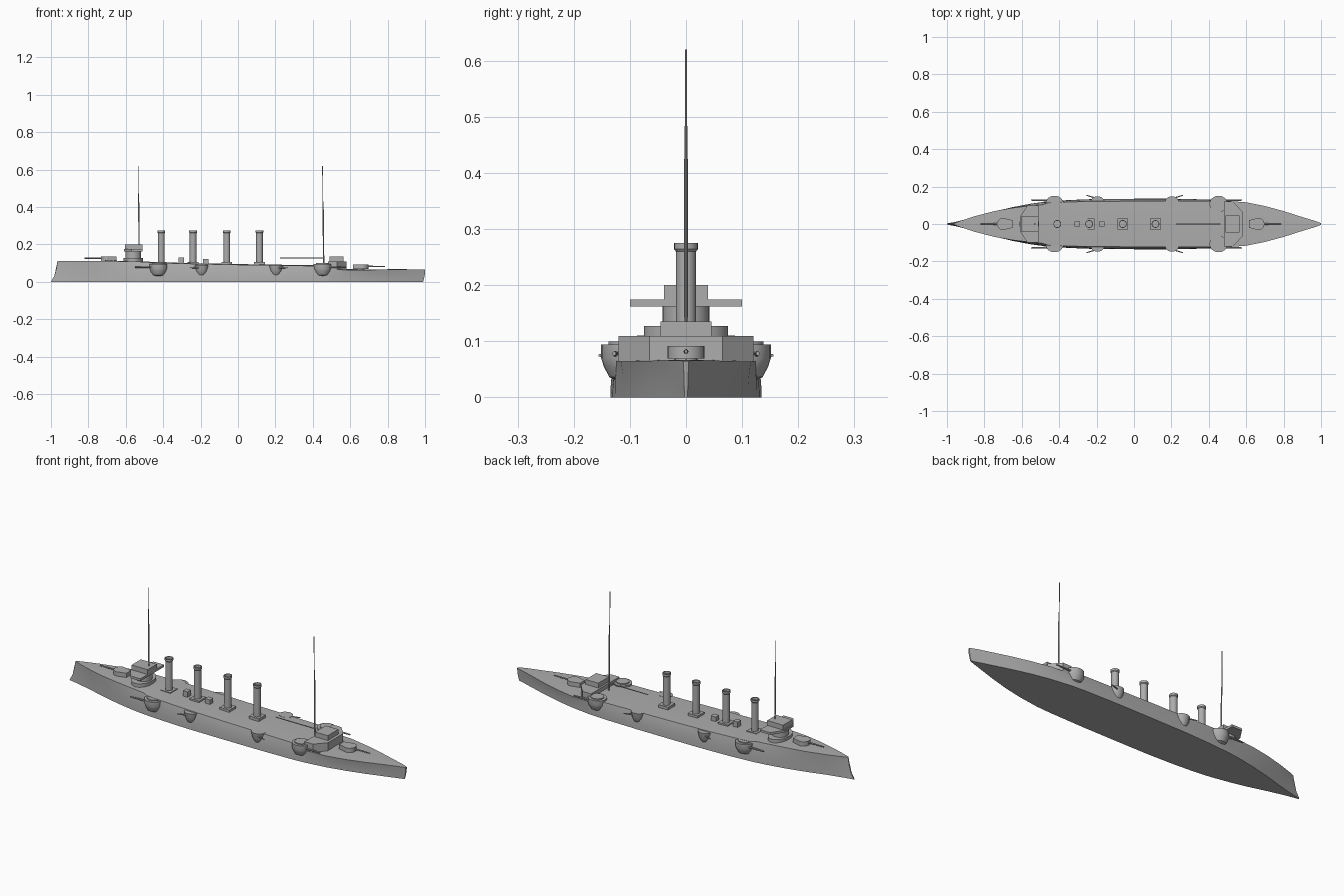
import bpy, bmesh, math
from mathutils import Vector

cube = bpy.data.objects.get("Cube")
if cube:
    bpy.data.objects.remove(cube, do_unlink=True)

grey = bpy.data.materials.new("ship grey")
grey.use_nodes = True
grey.diffuse_color = (0.42, 0.42, 0.42, 1)
grey.node_tree.nodes["Principled BSDF"].inputs["Base Color"].default_value = (0.42, 0.42, 0.42, 1)


def finish(name, bm, angle=35):
    bmesh.ops.recalc_face_normals(bm, faces=bm.faces)
    mesh = bpy.data.meshes.new(name)
    bm.to_mesh(mesh)
    bm.free()
    mesh.materials.append(grey)
    obj = bpy.data.objects.new(name, mesh)
    bpy.context.collection.objects.link(obj)
    bpy.ops.object.select_all(action='DESELECT')
    obj.select_set(True)
    bpy.context.view_layer.objects.active = obj
    bpy.ops.object.shade_smooth_by_angle(angle=math.radians(angle))
    return obj


def loft(name, rings, angle=35):
    """Skin closed rings of equal length and cap both ends."""
    bm = bmesh.new()
    loops = [[bm.verts.new(p) for p in ring] for ring in rings]
    n = len(loops[0])
    for a, b in zip(loops, loops[1:]):
        for i in range(n):
            j = (i + 1) % n
            bm.faces.new((a[i], a[j], b[j], b[i]))
    bm.faces.new(loops[0])
    bm.faces.new(loops[-1])
    return finish(name, bm, angle)


def prism(name, outline, z0, z1):
    return loft(name, [[(x, y, z) for x, y in outline] for z in (z0, z1)], 20)


def box(name, x0, x1, half, z0, z1):
    return prism(name, [(x0, -half), (x1, -half), (x1, half), (x0, half)], z0, z1)


def lathe(name, x, y, profile, squash=1.0, sides=24):
    turns = [math.tau * i / sides for i in range(sides)]
    return loft(name, [[(x + r * math.cos(t), y + squash * r * math.sin(t), z)
                        for t in turns] for r, z in profile])


def rod(name, start, end, r0, r1, sides=10):
    start, end = Vector(start), Vector(end)
    turn = (end - start).to_track_quat('Z', 'Y')
    turns = [math.tau * i / sides for i in range(sides)]
    return loft(name, [[c + turn @ Vector((r * math.cos(t), r * math.sin(t), 0))
                        for t in turns] for c, r in ((start, r0), (end, r1))])


# Hull: x, half width at the waterline, half width at deck, deck height
stations = [
    (-0.985, 0.003, 0.002, 0.11), (-0.94, 0.013, 0.016, 0.11),
    (-0.85, 0.037, 0.042, 0.11), (-0.75, 0.066, 0.068, 0.11),
    (-0.65, 0.090, 0.086, 0.11), (-0.55, 0.109, 0.098, 0.108),
    (-0.49, 0.117, 0.103, 0.106), (-0.46, 0.120, 0.113, 0.102),
    (-0.35, 0.128, 0.118, 0.099), (-0.2, 0.134, 0.121, 0.095),
    (0, 0.135, 0.122, 0.091), (0.2, 0.135, 0.122, 0.088),
    (0.4, 0.131, 0.122, 0.085), (0.485, 0.126, 0.122, 0.084),
    (0.49, 0.125, 0.124, 0.065), (0.6, 0.110, 0.116, 0.064),
    (0.7, 0.089, 0.096, 0.064), (0.8, 0.062, 0.069, 0.065),
    (0.9, 0.031, 0.037, 0.066), (0.96, 0.012, 0.017, 0.066),
    (0.99, 0.003, 0.005, 0.065),
]
levels = (0, 0.3, 0.6, 0.85, 1)
rings = []
for x, low, top, height in stations:
    right = []
    for f in levels:
        half = low + (top - low) * f * f
        rake = 0
        if x < -0.9:      # ram bow, sweeping forward at the waterline
            rake = (0.02 * f ** 0.5 - 0.015 * (1 - f) ** 2) * (-0.9 - x) / 0.085
        elif x > 0.9:     # rounded stern
            rake = 0.01 * math.sin(math.pi * 0.6 * f) * (x - 0.9) / 0.09
        right.append((x + rake, -half, f * height))
    crown = (right[-1][0], 0, height + top * 0.03)
    rings.append(right + [crown] + [(a, -b, c) for a, b, c in reversed(right)])
loft("hull", rings, 30)

# Forward bridge
lathe("bridge_base", -0.56, 0, [(0.052, 0.1), (0.052, 0.127)], 1.44)
lathe("conning_tower", -0.56, 0, [(0.042, 0.12), (0.042, 0.165)])
prism("bridge_wings", [(-0.61, -0.04), (-0.57, -0.1), (-0.51, -0.1),
                       (-0.51, 0.1), (-0.57, 0.1), (-0.61, 0.04)], 0.162, 0.174)
box("bridge_house", -0.605, -0.51, 0.039, 0.174, 0.2)

# Aft superstructure
prism("aft_casemate", [(0.48, -0.12), (0.53, -0.12), (0.58, -0.065),
                       (0.58, 0.065), (0.53, 0.12), (0.48, 0.12)], 0.05, 0.109)
box("aft_house", 0.49, 0.565, 0.045, 0.109, 0.135)

# Funnels with square bases
for i, x in enumerate((-0.41, -0.24, -0.06, 0.115)):
    box(f"funnel_base_{i}", x - 0.029, x + 0.029, 0.029, 0.08, 0.107)
    lathe(f"funnel_{i}", x, 0, [(0.018, 0.1), (0.018, 0.26), (0.021, 0.264),
                                (0.021, 0.275), (0.017, 0.275), (0.017, 0.262)])

# Deck ventilator boxes
box("deck_vent_front", -0.317, -0.29, 0.014, 0.09, 0.13)
box("deck_vent_rear", -0.187, -0.157, 0.014, 0.085, 0.122)

# Masts and boom
for name, x, base in (("fore", -0.528, 0.1), ("main", 0.458, 0.08)):
    rod(f"{name}_mast", (x, 0, base), (x - 0.003, 0, 0.425), 0.004, 0.0032)
    rod(f"{name}_topmast", (x - 0.004, 0, 0.38), (x - 0.006, 0, 0.62), 0.0024, 0.002)
rod("boom", (0.455, 0, 0.127), (0.225, 0, 0.127), 0.0028, 0.0022)

# Deck guns with rounded shields
for name, x, deck, way in (("bow", -0.69, 0.108, -1), ("stern", 0.655, 0.064, 1)):
    arc = [(x + way * (0.01 + 0.032 * math.cos(t)), 0.033 * math.sin(t))
           for t in [math.pi * (i / 12 - 0.5) for i in range(13)]]
    arc += [(x - way * 0.04, 0.02), (x - way * 0.04, -0.02)]
    prism(f"{name}_gun_shield", arc, deck + 0.005, deck + 0.028)
    lathe(f"{name}_gun_mount", x, 0, [(0.02, deck - 0.01), (0.02, deck + 0.006)])
    rod(f"{name}_gun_barrel", (x, 0, deck + 0.018), (x + way * 0.13, 0, deck + 0.018),
        0.005, 0.003)

# Side sponsons and their guns, on both sides
for side, label in ((1, "left"), (-1, "right")):
    for name, x, way in (("fore", -0.425, -1), ("aft", 0.452, 1)):
        lathe(f"{name}_sponson_{label}", x, side * 0.107,
              [(0.012, 0.028), (0.032, 0.036), (0.043, 0.055), (0.048, 0.07), (0.048, 0.094),
               (0.034, 0.094), (0.034, 0.1)], 0.92)
        rod(f"{name}_sponson_gun_{label}", (x, side * 0.125, 0.078),
            (x + way * 0.125, side * 0.128, 0.078), 0.006, 0.0035)
    for name, x, way in (("mid_fore", -0.195, -1), ("mid_aft", 0.203, 1)):
        lathe(f"{name}_sponson_{label}", x, side * 0.117,
              [(0.008, 0.025), (0.022, 0.04), (0.032, 0.062), (0.037, 0.09)], 0.85)
        rod(f"{name}_sponson_gun_{label}", (x, side * 0.135, 0.075),
            (x + way * 0.06, side * 0.154, 0.075), 0.004, 0.0025)
